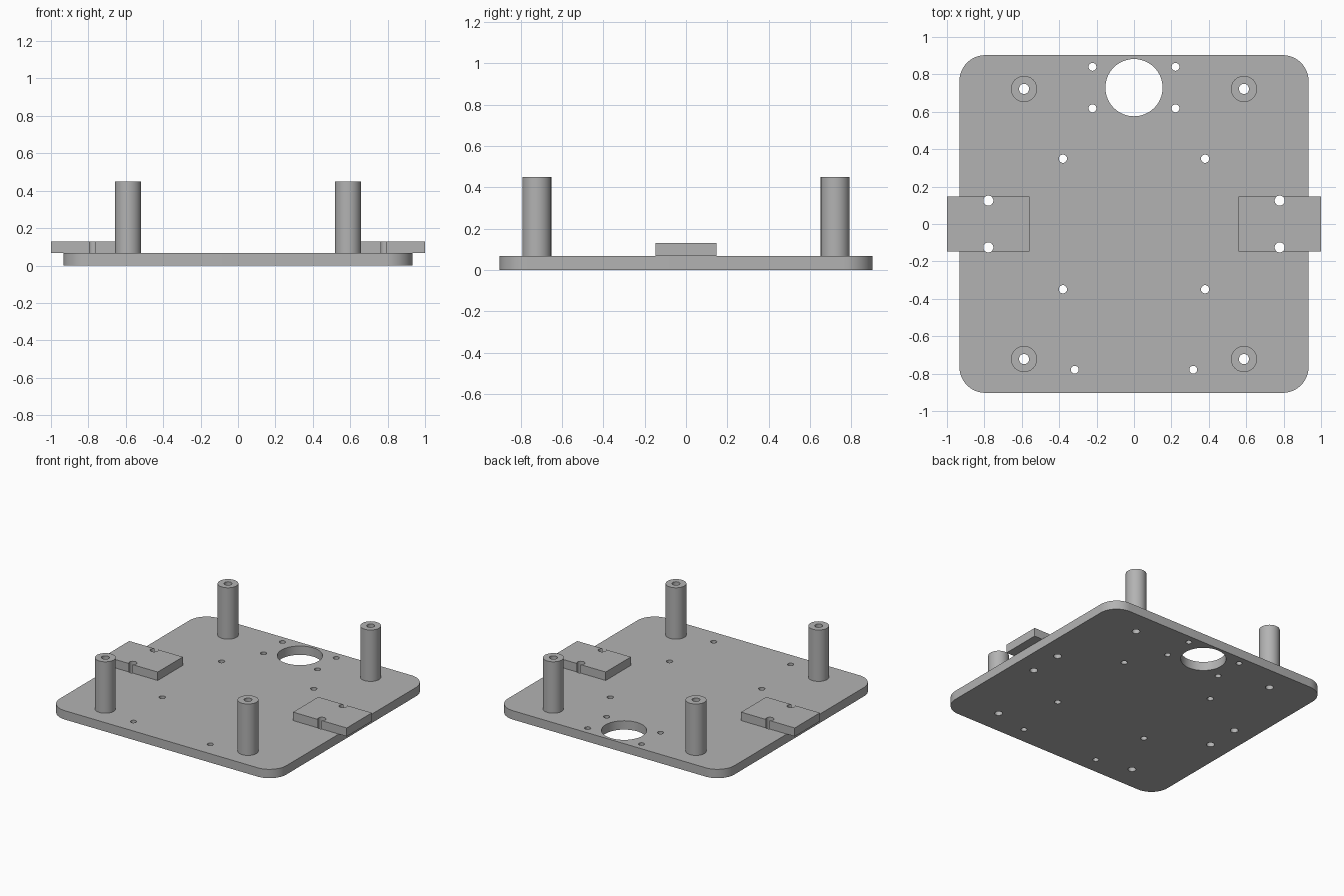
import bpy
import bmesh
from math import radians
from mathutils import Matrix

cube = bpy.data.objects.get("Cube")
if cube:
    bpy.data.objects.remove(cube)

PLATE_TOP, BLOCK_TOP, POST_TOP = 0.066, 0.129, 0.449
POST_X, POST_Y = 0.588, 0.722

grey = bpy.data.materials.new("plain grey")
grey.use_nodes = True
grey.diffuse_color = (0.45, 0.45, 0.45, 1)
grey.node_tree.nodes["Principled BSDF"].inputs["Base Color"].default_value = grey.diffuse_color


def make_object(name, bm):
    mesh = bpy.data.meshes.new(name)
    bm.to_mesh(mesh)
    bm.free()
    mesh.materials.append(grey)
    ob = bpy.data.objects.new(name, mesh)
    bpy.context.collection.objects.link(ob)
    return ob


def add_cylinder(bm, x, y, radius, z0, z1, sides=48):
    bmesh.ops.create_cone(bm, cap_ends=True, segments=sides, radius1=radius, radius2=radius,
                          depth=z1 - z0, matrix=Matrix.Translation((x, y, (z0 + z1) / 2)))


def add_box(bm, x, y, z0, z1, sx, sy):
    size = Matrix.Diagonal((sx, sy, z1 - z0, 1))
    return bmesh.ops.create_cube(bm, size=1, matrix=Matrix.Translation((x, y, (z0 + z1) / 2)) @ size)


parts = []

# Base plate with rounded corners
bm = bmesh.new()
add_box(bm, 0, 0, 0, PLATE_TOP, 1.868, 1.806)
upright = [e for e in bm.edges if abs(e.verts[0].co.z - e.verts[1].co.z) > 0.01]
bmesh.ops.bevel(bm, geom=upright, offset=0.14, segments=12, profile=0.5, affect='EDGES')
parts.append(make_object("base_plate", bm))

# Corner standoffs and side blocks
for side, sx in (("left", 1), ("right", -1)):
    for end, sy in (("front", -1), ("back", 1)):
        bm = bmesh.new()
        add_cylinder(bm, sx * POST_X, sy * POST_Y, 0.07, PLATE_TOP, POST_TOP)
        parts.append(make_object(f"{end}_{side}_standoff", bm))
    bm = bmesh.new()
    add_box(bm, sx * 0.779, 0, PLATE_TOP, BLOCK_TOP, 0.442, 0.296)
    parts.append(make_object(f"{side}_side_block", bm))

# Drill holes, mirrored left to right: x, y, radius
holes = [(POST_X, POST_Y, 0.027), (POST_X, -POST_Y, 0.027),
         (0.779, 0.125, 0.027), (0.779, -0.125, 0.027),
         (0.222, 0.84, 0.021), (0.222, 0.618, 0.021),
         (0.38, 0.349, 0.022), (0.38, -0.349, 0.022), (0.317, -0.779, 0.021)]
bm = bmesh.new()
add_cylinder(bm, 0, 0.729, 0.153, -0.1, 0.6, 64)
for x, y, r in holes:
    for sx in (1, -1):
        add_cylinder(bm, sx * x, y, r, -0.1, 0.6, 32)
cutter = make_object("hole_cutter", bm)
cutter.hide_render = True

# Drill every part, then shade
for ob in parts:
    cut = ob.modifiers.new("holes", 'BOOLEAN')
    cut.operation = 'DIFFERENCE'
    cut.solver = 'EXACT'
    cut.object = cutter
bpy.ops.object.select_all(action='DESELECT')
for ob in parts:
    bpy.context.view_layer.objects.active = ob
    ob.select_set(True)
    bpy.ops.object.modifier_apply(modifier="holes")
bpy.data.objects.remove(cutter)
bpy.ops.object.shade_smooth_by_angle(angle=radians(30))
